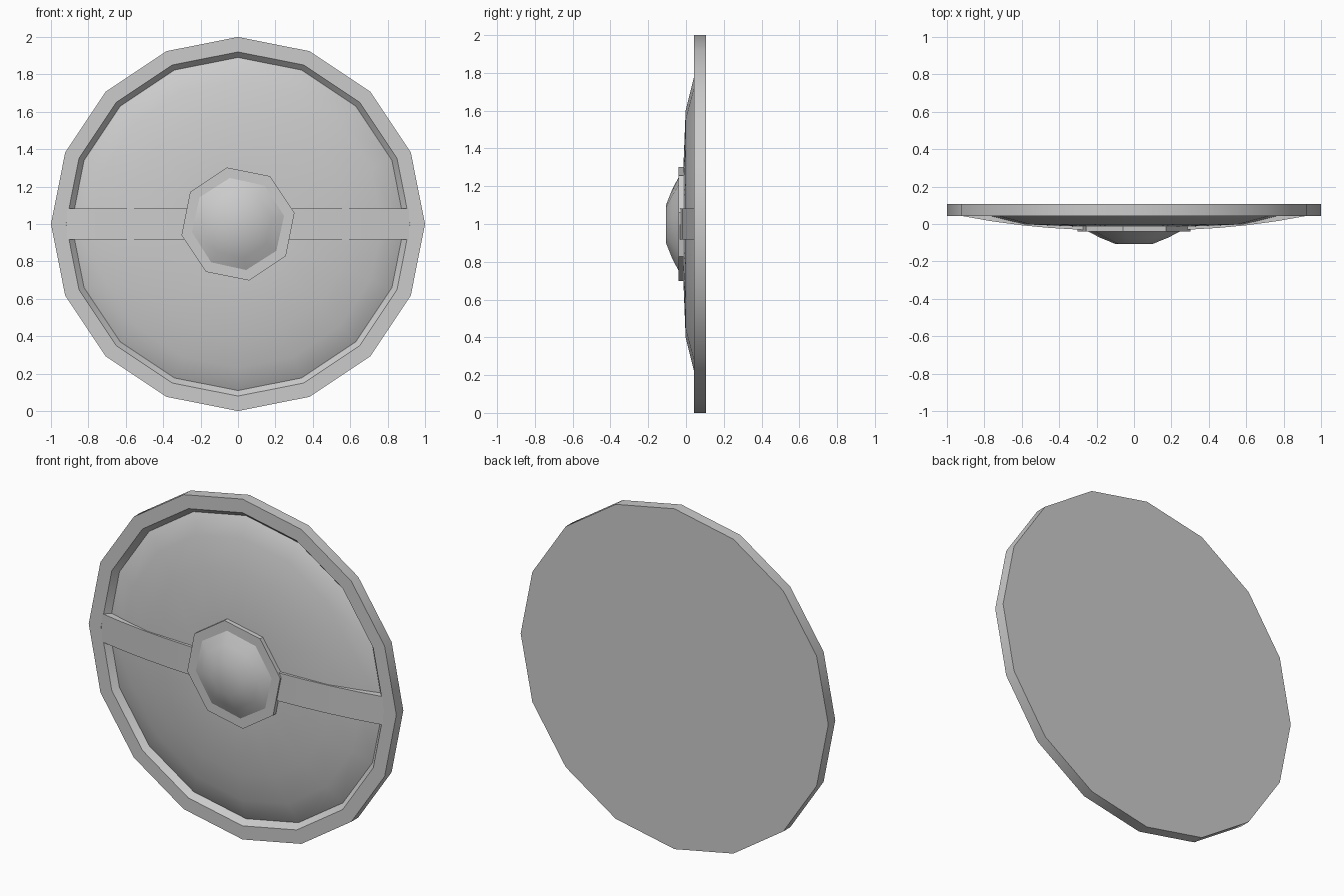
import bpy, bmesh, math

cube = bpy.data.objects.get("Cube")
if cube:
    bpy.data.objects.remove(cube, do_unlink=True)

grey = bpy.data.materials.new("plain grey")
grey.use_nodes = True
grey.diffuse_color = (0.6, 0.6, 0.6, 1)
grey.node_tree.nodes["Principled BSDF"].inputs["Base Color"].default_value = (0.6, 0.6, 0.6, 1)


def finish(name, bm, angle=30):
    bmesh.ops.remove_doubles(bm, verts=bm.verts, dist=1e-5)
    bmesh.ops.recalc_face_normals(bm, faces=bm.faces)
    mesh = bpy.data.meshes.new(name)
    bm.to_mesh(mesh)
    bm.free()
    mesh.materials.append(grey)
    obj = bpy.data.objects.new(name, mesh)
    bpy.context.collection.objects.link(obj)
    obj.location.z = 1
    bpy.ops.object.select_all(action="DESELECT")
    obj.select_set(True)
    bpy.context.view_layer.objects.active = obj
    bpy.ops.object.shade_smooth_by_angle(angle=math.radians(angle))
    return obj


def lathe(name, profile, sides, turn=0, angle=30):
    """Turn a (radius, y) profile around the y axis; end rings become caps."""
    bm = bmesh.new()
    rings = []
    for r, y in profile:
        ring = []
        for i in range(sides):
            a = math.radians(turn) + math.tau * i / sides
            ring.append(bm.verts.new((r * math.cos(a), y, r * math.sin(a))))
        rings.append(ring)
    for a, b in zip(rings, rings[1:]):
        for i in range(sides):
            j = (i + 1) % sides
            bm.faces.new((a[i], a[j], b[j], b[i]))
    bm.faces.new(rings[0])
    bm.faces.new(rings[-1])
    return finish(name, bm, angle)


# Rim with its flat back and bevelled inner wall
lathe("rim", [(1, 0.107), (1, 0.042), (0.92, 0.042), (0.89, 0.075)], 16)

# Shallow domed face
lathe("dome", [(0.895, 0.078), (0.89, 0.074), (0.77, 0.04), (0.6, -0.002),
               (0.3, -0.014), (0.1, -0.016)], 16)

# Cross band following the dome from rim to rim
half = [(0.925, 0.044), (0.77, 0.016), (0.6, -0.007), (0.45, -0.021), (0.28, -0.031)]
path = [(-x, y) for x, y in half] + half[::-1]
bm = bmesh.new()
rows = [[bm.verts.new((x, yy, z)) for yy, z in
         ((y, -0.083), (y, 0.083), (0.085, 0.083), (0.085, -0.083))] for x, y in path]
for a, b in zip(rows, rows[1:]):
    for i in range(4):
        j = (i + 1) % 4
        bm.faces.new((a[i], a[j], b[j], b[i]))
bm.faces.new(rows[0])
bm.faces.new(rows[-1])
finish("cross_band", bm)

# Octagonal plate and the domed boss on it
lathe("boss_plate", [(0.308, 0.02), (0.308, -0.04)], 8, 11.25)
lathe("boss", [(0.25, -0.03), (0.25, -0.04), (0.185, -0.073), (0.1, -0.107)], 8, 10, 50)
